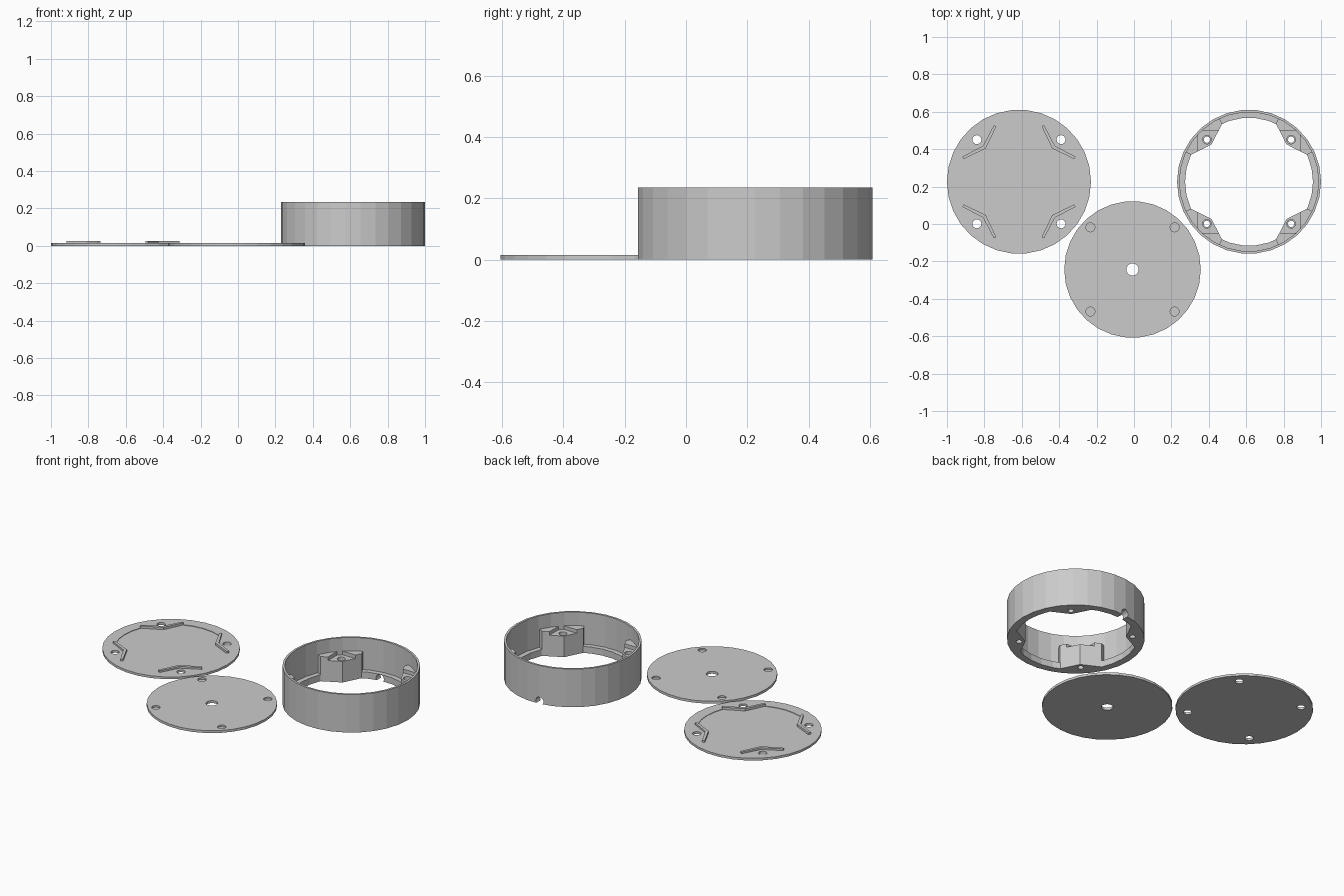
import bpy, bmesh
from math import cos, sin, pi, radians
from mathutils import Vector

if "Cube" in bpy.data.objects:
    bpy.data.objects.remove(bpy.data.objects["Cube"])

grey = bpy.data.materials.new("light grey plastic")
grey.use_nodes = True
colour = (0.6, 0.6, 0.6, 1)
grey.diffuse_color = colour
grey.node_tree.nodes["Principled BSDF"].inputs["Base Color"].default_value = colour


def circle(r, sides=30, centre=(0, 0)):
    return [(centre[0] + r * cos(2 * pi * i / sides),
             centre[1] + r * sin(2 * pi * i / sides)) for i in range(sides)]


def arc(r, start, end, steps=4):
    angles = [radians(start + (end - start) * i / steps) for i in range(steps + 1)]
    return [(r * cos(a), r * sin(a)) for a in angles]


def quarter_turn(points, n):
    for _ in range(n):
        points = [(-y, x) for x, y in points]
    return points


def prism(name, points, z0, z1):
    bm = bmesh.new()
    face = bm.faces.new([bm.verts.new((x, y, z0)) for x, y in points])
    top = bmesh.ops.extrude_face_region(bm, geom=[face])["geom"]
    bmesh.ops.translate(bm, vec=(0, 0, z1 - z0),
                        verts=[g for g in top if isinstance(g, bmesh.types.BMVert)])
    bmesh.ops.recalc_face_normals(bm, faces=bm.faces)
    mesh = bpy.data.meshes.new(name)
    bm.to_mesh(mesh)
    bm.free()
    mesh.materials.append(grey)
    obj = bpy.data.objects.new(name, mesh)
    bpy.context.collection.objects.link(obj)
    return obj


def combine(obj, tool, operation="DIFFERENCE"):
    mod = obj.modifiers.new("combine", "BOOLEAN")
    mod.operation, mod.solver, mod.object = operation, "EXACT", tool
    bpy.context.view_layer.update()
    result = bpy.data.meshes.new_from_object(
        obj.evaluated_get(bpy.context.evaluated_depsgraph_get()))
    obj.modifiers.clear()
    obj.data = result
    bpy.data.objects.remove(tool)


def cut(obj, points, z0, z1):
    combine(obj, prism("cutter", points, z0, z1))


screw = 0.225
corners = [(screw * sx, screw * sy) for sx in (-1, 1) for sy in (-1, 1)]

# Housing ring: thin wall with an inner ledge at its foot
ring = prism("housing_ring", circle(0.385), 0, 0.235)
cut(ring, circle(0.372), 0.04, 0.3)
cut(ring, circle(0.342), -0.1, 0.1)

# Four screw posts, low around the screw with two raised wings
post = [(0.144, 0.31), (0.2, 0.2), (0.31, 0.144)] + arc(0.378, 25, 65)
for n in range(4):
    boss = prism("screw_post", quarter_turn(post, n), 0, 0.152)
    seat = [(0.1, 0.1), (0.273, 0.1), (0.273, 0.273), (0.1, 0.273)]
    cut(boss, quarter_turn(seat, n), 0.13, 0.2)
    combine(ring, boss, "UNION")
for c in corners:
    cut(ring, circle(0.017, 16, c), -0.1, 0.2)
    cut(ring, circle(0.023, 16, c), 0.1, 0.2)

# Cable notch through the foot of the back wall
notch = prism("notch", circle(0.025, 16), 0, 0.15)
notch.rotation_euler = (-pi / 2, 0, 0)
notch.location = (-0.04, 0.3, 0.015)
combine(ring, notch)
ring.location = (0.615, 0.226, 0)

# Base plate with screw holes and a shallow inner recess
base = prism("base_plate", circle(0.385), 0, 0.014)
recess = []
for n in range(4):
    recess += quarter_turn(arc(0.316, -23, 23) + [(0.18, 0.18)], n)
cut(base, recess, 0.011, 0.05)
for c in corners:
    cut(base, circle(0.024, 16, c), -0.1, 0.1)
base.location = (-0.615, 0.226, 0)

# Angled locating ribs on the base plate
rib = [(0.134, 0.303), (0.192, 0.192), (0.303, 0.134),
       (0.296, 0.121), (0.178, 0.178), (0.121, 0.296)]
for n in range(4):
    bar = prism("locating_rib_%d" % (n + 1), quarter_turn(rib, n), 0.008, 0.025)
    bar.location = base.location

# Lid with a centre hole and four blind screw-head pockets
lid = prism("lid_plate", circle(0.365), 0, 0.015)
cut(lid, circle(0.033, 20), -0.1, 0.1)
for c in corners:
    cut(lid, circle(0.024, 16, c), 0.005, 0.1)
lid.location = (-0.008, -0.243, 0)
